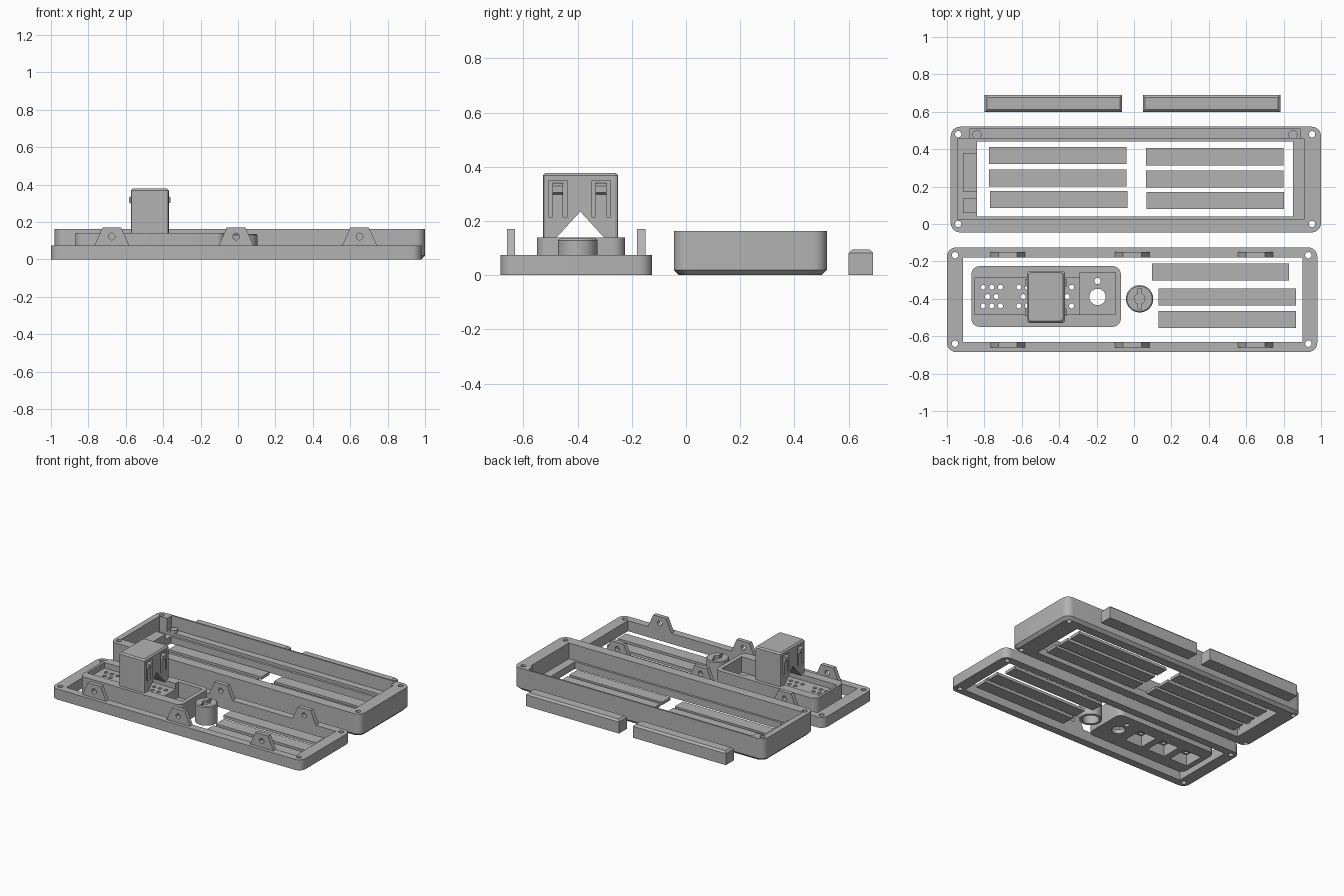
import bpy, bmesh, math
from mathutils import Vector

if "Cube" in bpy.data.objects:
    bpy.data.objects.remove(bpy.data.objects["Cube"])

grey = bpy.data.materials.new("plain_grey")
grey.diffuse_color = (0.45, 0.45, 0.45, 1)
grey.use_nodes = True
grey.node_tree.nodes["Principled BSDF"].inputs["Base Color"].default_value = grey.diffuse_color


def prism(name, pts, a, b, axis="z", inset=0.0):
    """Extrude a 2D outline from a to b along an axis; inset shrinks the start end."""
    place = {"z": lambda u, v, w: (u, v, w),
             "y": lambda u, v, w: (u, w, v),
             "x": lambda u, v, w: (w, u, v)}[axis]
    cu = (min(p[0] for p in pts) + max(p[0] for p in pts)) / 2
    cv = (min(p[1] for p in pts) + max(p[1] for p in pts)) / 2
    hu = max(p[0] for p in pts) - cu
    hv = max(p[1] for p in pts) - cv
    rings = [(a, 1, 1), (b, 1, 1)]
    if inset:
        rings = [(a, 1 - inset / hu, 1 - inset / hv), (a + inset * (1 if b > a else -1), 1, 1), (b, 1, 1)]
    bm = bmesh.new()
    loops = [[bm.verts.new(place(cu + (u - cu) * su, cv + (v - cv) * sv, w)) for u, v in pts]
             for w, su, sv in rings]
    n = len(pts)
    for lo, hi in zip(loops, loops[1:]):
        for i in range(n):
            bm.faces.new((lo[i], lo[(i + 1) % n], hi[(i + 1) % n], hi[i]))
    bm.faces.new(loops[0][::-1])
    bm.faces.new(loops[-1])
    bmesh.ops.recalc_face_normals(bm, faces=bm.faces)
    me = bpy.data.meshes.new(name)
    bm.to_mesh(me)
    bm.free()
    me.materials.append(grey)
    ob = bpy.data.objects.new(name, me)
    bpy.context.collection.objects.link(ob)
    return ob


def rect(x0, x1, y0, y1, r=0.0, seg=6):
    if r == 0:
        return [(x0, y0), (x1, y0), (x1, y1), (x0, y1)]
    pts = []
    for k, (cx, cy) in enumerate([(x1 - r, y1 - r), (x0 + r, y1 - r), (x0 + r, y0 + r), (x1 - r, y0 + r)]):
        for i in range(seg + 1):
            t = math.pi / 2 * (k + i / seg)
            pts.append((cx + r * math.cos(t), cy + r * math.sin(t)))
    return pts


def disc(x, y, r, n=20):
    return [(x + r * math.cos(2 * math.pi * i / n), y + r * math.sin(2 * math.pi * i / n)) for i in range(n)]


def cut(ob, *args):
    """Subtract a prism from an object."""
    tool = prism("cutter", *args)
    mod = ob.modifiers.new("cut", "BOOLEAN")
    mod.operation, mod.solver, mod.object = "DIFFERENCE", "EXACT", tool
    bpy.context.view_layer.objects.active = ob
    bpy.ops.object.modifier_apply(modifier="cut")
    bpy.data.objects.remove(tool, do_unlink=True)


def smooth(ob):
    bpy.ops.object.select_all(action="DESELECT")
    ob.select_set(True)
    bpy.context.view_layer.objects.active = ob
    bpy.ops.object.shade_smooth_by_angle(angle=math.radians(25))


# Low front frame with corner screw holes
frame = prism("front_frame", rect(-1.0, 0.98, -0.685, -0.125, 0.05), 0, 0.075)
cut(frame, rect(-0.915, 0.90, -0.63, -0.18), -0.1, 0.3)
for x in (-0.957, 0.932):
    for y in (-0.64, -0.167):
        cut(frame, disc(x, y, 0.017), -0.1, 0.3)
smooth(frame)

# Drilled tabs standing on the frame's long sides
for x in (-0.675, -0.01, 0.65):
    for y in (-0.66, -0.18):
        tab = prism("mounting_tab", [(x - 0.095, 0.07), (x + 0.095, 0.07), (x + 0.05, 0.17), (x - 0.05, 0.17)],
                    y, y + 0.03, "y")
        cut(tab, disc(x, 0.122, 0.018), y - 0.1, y + 0.1, "y")

# Tall back frame: chamfered foot, pocket, open floor, groove, screw holes
case = prism("back_frame", rect(-0.98, 1.0, -0.045, 0.52, 0.05), 0, 0.163, "z", 0.02)
cut(case, rect(-0.94, 0.91, 0.025, 0.457), 0.05, 0.3)
cut(case, rect(-0.84, 0.85, 0.04, 0.44), -0.1, 0.3)
cut(case, rect(-0.88, 0.89, 0.45, 0.508), 0.07, 0.3)
for x in (-0.94, 0.952):
    for y in (0.0, 0.48):
        cut(case, disc(x, y, 0.017), -0.1, 0.3)
smooth(case)
for x in (-0.84, 0.85):
    smooth(prism("groove_peg", disc(x, 0.478, 0.025), 0.06, 0.09))
prism("long_ledge_block", rect(-0.915, -0.84, 0.17, 0.38), 0.04, 0.09)
prism("short_ledge_block", rect(-0.915, -0.84, 0.06, 0.135), 0.04, 0.09)

# Flat strips lying inside both frames
for x, y in [(-0.775, 0.32), (-0.775, 0.2), (-0.77, 0.085), (0.065, 0.313), (0.065, 0.195), (0.068, 0.08),
             (0.095, -0.302), (0.13, -0.436), (0.13, -0.556)]:
    prism("flat_strip", rect(x, x + 0.735, y, y + 0.092), 0, 0.02)

# Chamfered bars behind the back frame
for x in (-0.798, 0.047):
    prism("chamfered_bar", rect(x, x + 0.735, 0.6, 0.69), 0.095, 0, "z", 0.013)

# Tray: recessed drilled deck, deep end box, three cavities underneath
tray = prism("tray", rect(-0.87, -0.07, -0.55, -0.225, 0.045), 0, 0.14)
cut(tray, rect(-0.853, -0.29, -0.485, -0.29), 0.1, 0.3)
cut(tray, rect(-0.29, -0.1, -0.485, -0.26), 0.03, 0.3)
cut(tray, disc(-0.195, -0.39, 0.044, 28), -0.1, 0.3)
cut(tray, disc(-0.195, -0.305, 0.017), -0.1, 0.3)
for cx in (-0.76, -0.57, -0.38):
    cut(tray, rect(cx - 0.07, cx + 0.07, -0.46, -0.315), -0.1, 0.08)
    for dx, dy in [(-0.046, 0.05), (0, 0.05), (0.046, 0.05), (-0.023, 0), (0.023, 0),
                   (-0.046, -0.05), (0, -0.05), (0.046, -0.05)]:
        cut(tray, disc(cx + dx, -0.388 + dy, 0.0135, 12), 0.05, 0.2)
smooth(tray)

# Tower block with a triangular tunnel and U-shaped latch slots on both sides
tower = prism("tower_block", rect(-0.573, -0.37, -0.528, -0.25, 0.012, 2), 0.378, 0.13, "z", 0.01)
cut(tower, [(-0.495, 0.12), (-0.285, 0.12), (-0.39, 0.235)], -0.8, -0.1, "x")
for y in (-0.473, -0.313):
    for face in (-0.573, -0.37):
        for u0, u1, v0, v1 in [(-0.034, -0.02, 0.215, 0.35), (0.02, 0.034, 0.215, 0.35),
                               (-0.022, 0.022, 0.337, 0.35)]:
            cut(tower, rect(y + u0, y + u1, v0, v1), face - 0.02, face + 0.02, "x")
        side = 1 if face > -0.5 else -1
        prism("latch_bump", [(face - 0.005 * side, 0.295), (face + 0.01 * side, 0.305),
                             (face + 0.01 * side, 0.33), (face - 0.005 * side, 0.34)],
              y - 0.02, y + 0.02, "y")

# Round knob, hollow underneath, with a screwdriver slot on top
knob = prism("knob", disc(0.03, -0.4, 0.073, 40), 0.135, 0, "z", 0.006)
cut(knob, disc(0.03, -0.4, 0.055, 40), -0.1, 0.09)
cut(knob, disc(0.03, -0.4, 0.028, 24), 0.115, 0.2)
cut(knob, rect(0.021, 0.039, -0.455, -0.345), 0.115, 0.2)
smooth(knob)
